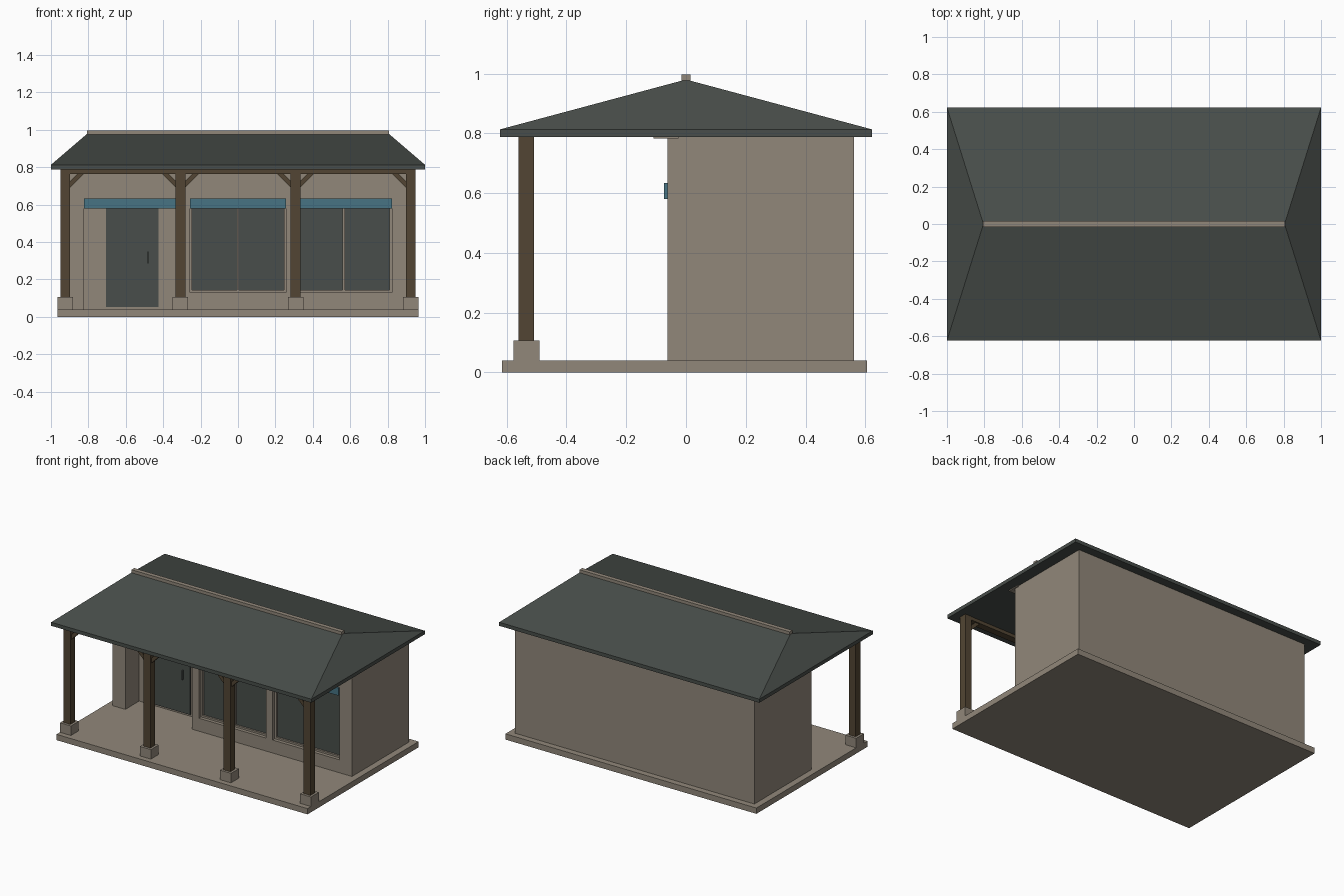
import bpy, bmesh

if "Cube" in bpy.data.objects:
    bpy.data.objects.remove(bpy.data.objects["Cube"])


def mat(name, rgb):
    m = bpy.data.materials.new(name)
    m.diffuse_color = (*rgb, 1)
    m.use_nodes = True
    m.node_tree.nodes["Principled BSDF"].inputs["Base Color"].default_value = m.diffuse_color
    return m


STONE = mat("warm_stone", (0.285, 0.245, 0.195))
SLATE = mat("dark_slate", (0.066, 0.076, 0.069))
WOOD = mat("brown_wood", (0.085, 0.06, 0.033))
BLUE = mat("blue_trim", (0.063, 0.175, 0.23))


def make(name, verts, faces, material):
    me = bpy.data.meshes.new(name)
    me.from_pydata(verts, [], faces)
    bm = bmesh.new()
    bm.from_mesh(me)
    bmesh.ops.recalc_face_normals(bm, faces=bm.faces)
    bm.to_mesh(me)
    bm.free()
    me.materials.append(material)
    ob = bpy.data.objects.new(name, me)
    bpy.context.collection.objects.link(ob)
    return ob


def prism(name, profile, y0, y1, material):
    """Extrude an x-z profile along y."""
    n = len(profile)
    verts = [(x, y, z) for y in (y0, y1) for x, z in profile]
    faces = [tuple(range(n)), tuple(range(n, 2 * n))]
    faces += [(i, (i + 1) % n, n + (i + 1) % n, n + i) for i in range(n)]
    return make(name, verts, faces, material)


def box(name, x0, x1, y0, y1, z0, z1, material):
    return prism(name, [(x0, z0), (x1, z0), (x1, z1), (x0, z1)], y0, y1, material)


def cut(target, *bounds):
    c = box("opening_cutter", *bounds, STONE)
    c.hide_render = True
    c.hide_set(True)
    c.display_type = 'WIRE'
    m = target.modifiers.new("opening", 'BOOLEAN')
    m.operation = 'DIFFERENCE'
    m.solver = 'EXACT'
    m.object = c


# Floor slab and house body
FRONT = -0.062
box("floor_slab", -0.965, 0.965, -0.615, 0.605, 0, 0.04, STONE)
walls = box("walls", -0.92, 0.92, FRONT, 0.563, 0.04, 0.79, STONE)
box("wall_top_trim", -0.93, 0.93, -0.108, -0.025, 0.782, 0.789, STONE)

# Three bays: recessed entrance and two windows, each under a blue header
W = 0.257
for cx, kind in ((-0.566, "door"), (0, "window"), (0.566, "window")):
    x0, x1 = cx - W, cx + W
    box(kind + "_header", x0, x1, -0.073, -0.05, 0.58, 0.633, BLUE)
    if kind == "door":
        cut(walls, x0, x1, -0.2, 0.09, 0.0, 0.6)
        box("door", -0.706, -0.425, 0.082, 0.1, 0.053, 0.585, SLATE)
        box("door_handle", -0.484, -0.478, 0.07, 0.083, 0.285, 0.35, SLATE)
    else:
        cut(walls, x0, x1, -0.2, -0.018, 0.13, 0.6)
        box("window_glass", x0 + .005, x1 - .005, -0.025, -0.012, 0.135, 0.595, SLATE)
        for px in (x0 + 0.006, cx, x1 - 0.006):
            box("window_upright", px - .006, px + .006, -0.038, -0.015, 0.13, 0.6, STONE)
        box("window_bottom_rail", x0, x1, -0.038, -0.015, 0.13, 0.143, STONE)

# Porch posts on stone bases, with corner braces
POSTS = (-0.923, -0.308, 0.308, 0.923)
PY, R = -0.534, 0.026
for i, px in enumerate(POSTS):
    box("post_base", px - .042, px + .042, PY - .043, PY + .043, 0.04, 0.106, STONE)
    box("post", px - R, px + R, PY - R, PY + R, 0.1, 0.79, WOOD)
    for s in (-1, 1):
        if (i == 0 and s < 0) or (i == 3 and s > 0):
            continue
        e = px + s * (R - 0.002)
        prism("post_brace", [(e, 0.69), (e + s * .077, 0.767),
                             (e + s * .042, 0.767), (e, 0.725)],
              PY - 0.015, PY + 0.015, WOOD)
box("porch_beam", -0.949, 0.949, PY - .024, PY + .024, 0.765, 0.789, WOOD)

# Hipped roof with a fascia edge, and ridge cap
EX, EY, RX = 1.0, 0.623, 0.805
ring = [(-EX, -EY), (EX, -EY), (EX, EY), (-EX, EY)]
verts = [(x, y, z) for z in (0.788, 0.813) for x, y in ring]
verts += [(-RX, 0, 0.98), (RX, 0, 0.98)]
faces = [(0, 1, 2, 3)] + [(i, (i + 1) % 4, 4 + (i + 1) % 4, 4 + i) for i in range(4)]
faces += [(4, 5, 9, 8), (5, 6, 9), (6, 7, 8, 9), (7, 4, 8)]
make("hipped_roof", verts, faces, SLATE)
box("ridge_cap", -0.808, 0.808, -0.015, 0.015, 0.972, 0.997, STONE)
